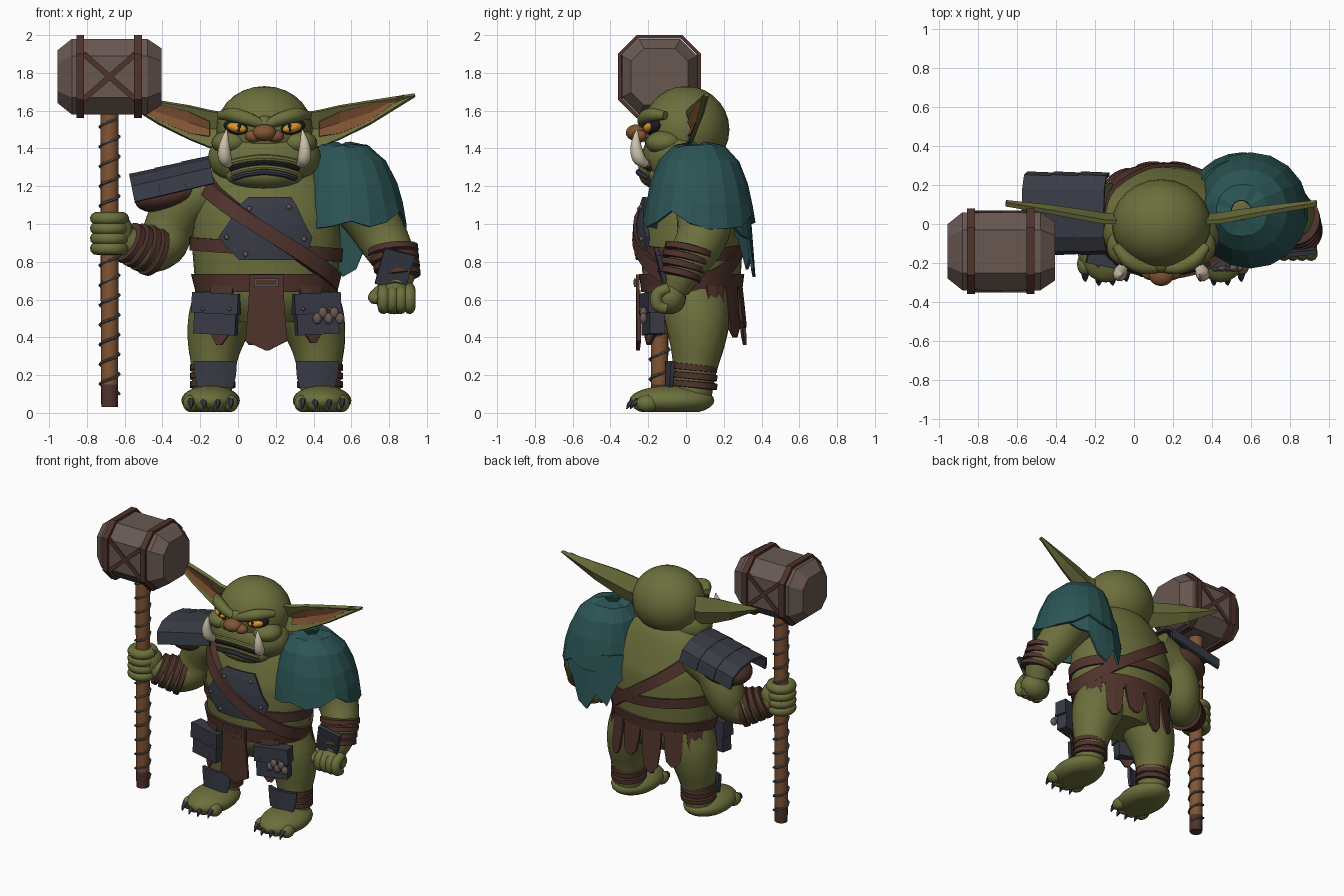
import bpy, bmesh, random
from math import sin, cos, pi, radians, sqrt
from mathutils import Vector, Matrix, Euler

random.seed(4)
if "Cube" in bpy.data.objects:
    bpy.data.objects.remove(bpy.data.objects["Cube"])

def material(name, *rgb):
    m = bpy.data.materials.new(name)
    m.use_nodes = True
    m.diffuse_color = (*rgb, 1)
    m.node_tree.nodes["Principled BSDF"].inputs["Base Color"].default_value = (*rgb, 1)
    return m

SKIN, TEAL = material("olive skin", .15, .16, .045), material("teal cloth", .025, .09, .09)
SLATE, LEATHER = material("slate plate", .04, .043, .06), material("dark leather", .08, .033, .025)
STONE, WOOD = material("hammer stone", .14, .098, .085), material("warm brown", .22, .09, .035)
AMBER, IVORY = material("amber eye", .75, .3, .02), material("ivory tusk", .62, .54, .4)
WIRE, BLACK = material("grey wire", .09, .085, .085), material("black", .012, .012, .015)

def finish(name, bm, mat, smooth=True, thick=0):
    bmesh.ops.recalc_face_normals(bm, faces=bm.faces)
    me = bpy.data.meshes.new(name)
    bm.to_mesh(me)
    bm.free()
    me.materials.append(mat)
    me.polygons.foreach_set("use_smooth", [smooth] * len(me.polygons))
    if smooth:
        me.set_sharp_from_angle(angle=radians(40))
    ob = bpy.data.objects.new(name, me)
    bpy.context.collection.objects.link(ob)
    if thick:
        mod = ob.modifiers.new("thickness", 'SOLIDIFY')
        mod.thickness, mod.offset = thick, 0

def loft(name, rings, mat, closed=True, loop=False, smooth=True, thick=0):
    bm = bmesh.new()
    vs = [[bm.verts.new(p) for p in r] for r in rings]
    n = len(rings[0])
    for a, b in zip(vs, vs[1:] + vs[:loop]):
        for j in range(n if closed else n - 1):
            bm.faces.new((a[j], a[(j + 1) % n], b[(j + 1) % n], b[j]))
    if closed and not loop and not thick:
        bm.faces.new(vs[0])
        bm.faces.new(vs[-1])
    finish(name, bm, mat, smooth, thick)

def sheet(name, rings, mat, thick):
    loft(name, rings, mat, closed=False, smooth=False, thick=thick)

def tube(name, pts, mat, sides=16, steps=5):
    # Limb swept through (x, y, z, radius) points
    p = [Vector(q) for q in [pts[0], *pts, pts[-1]]]
    path, rings, u, old = [], [], None, None
    for a, b, c, d in zip(p, p[1:], p[2:], p[3:]):
        for t in (k / steps for k in range(steps)):
            path.append(b + (c - a) * (t / 2) + (a * 2 - b * 5 + c * 4 - d) * (t * t / 2)
                        + (b * 3 - a - c * 3 + d) * (t ** 3 / 2))
    path.append(p[-1])
    for i, q in enumerate(path):
        t = (path[min(i + 1, len(path) - 1)] - path[max(i - 1, 0)]).to_3d().normalized()
        u = t.orthogonal().normalized() if u is None else old.rotation_difference(t) @ u
        old, w = t, t.cross(u)
        rings.append([q.to_3d() + (u * cos(j * 2 * pi / sides) + w * sin(j * 2 * pi / sides)) * q.w for j in range(sides)])
    loft(name, rings, mat)

def ball(name, loc, size, mat, rot=(0, 0, 0)):
    bm = bmesh.new()
    place = Matrix.LocRotScale(Vector(loc), Euler(rot), Vector(size))
    bmesh.ops.create_uvsphere(bm, u_segments=24, v_segments=14, radius=1, matrix=place)
    for v in bm.verts:
        v.co.z = max(v.co.z, .004)
    finish(name, bm, mat)

def box(name, loc, size, mat, rot=(0, 0, 0)):
    bm = bmesh.new()
    bmesh.ops.create_cube(bm, size=1, matrix=Matrix.LocRotScale(Vector(loc), Euler(rot), Vector(size)))
    finish(name, bm, mat, False)

def wrap(name, centre, axis, radius, h=.022, t=.015):
    # Flat band wound round a limb
    q, around = Vector(axis).to_track_quat('Z', 'Y'), [i * pi / 12 for i in range(24)]
    corners = ((-.02, -h), (t, -h * .7), (t, h * .7), (-.02, h))
    loft(name, [[Vector(centre) + q @ Vector((cos(a) * (radius + o), sin(a) * (radius + o), z)) for o, z in corners]
                for a in around], LEATHER, loop=True)

# Torso and the straps that follow it
CX, CY = .15, .03
PROFILE = [(.48, .22, .17), (.58, .34, .24), (.72, .38, .26), (.9, .395, .27), (1.05, .385, .26),
           (1.2, .345, .21), (1.3, .28, .17), (1.37, .18, .13), (1.4, .08, .06)]

def girth(z):
    a, b = next(((a, b) for a, b in zip(PROFILE, PROFILE[1:]) if z <= b[0]), PROFILE[-2:])
    return Vector(a[1:]).lerp(Vector(b[1:]), min(1, max(0, (z - a[0]) / (b[0] - a[0]))))

def skin_point(a, z, off=0):
    rx, ry = girth(z)
    return Vector((CX + (rx + off) * sin(a), CY - (ry + off) * cos(a), z))

def front_y(x, z):
    rx, ry = girth(z)
    return CY - ry * sqrt(max(0, 1 - ((x - CX) / rx) ** 2))

def strap(name, z, tilt, half, out, front=0):
    corners = ((-half, 0), (-half, 1), (half, 1), (half, 0))
    loft(name, [[skin_point(a, z - tilt * sin(a) + h, (out + front * max(0, cos(a))) if o else -.02) for h, o in corners]
                for a in (i * pi / 24 for i in range(48))], LEATHER, loop=True)

def plate(name, rows, surface, mat, cols=8):
    # Sheet of (z, left, right) rows laid on a surface
    grid = [[(l + (r - l) * j / cols, z) for j in range(cols + 1)] for z, l, r in rows]
    sheet(name, [[(x, surface(x, z), z) for x, z in row] for row in grid], mat, .022)

loft("torso", [[skin_point(j * pi / 16, .48 + .04 * i) for j in range(32)] for i in range(24)], SKIN)
strap("waist_belt", .688, 0, .048, .018)
strap("shoulder_sash", .96, .27, .045, .018, .028)
strap("rib_strap", .865, .03, .035, .014)
plate("chest_plate", [(1.14, .06, .28), (1.09, 0, .31), (1, -.05, .35), (.93, -.1, .39), (.86, -.04, .37),
                      (.81, .01, .35)], lambda x, z: front_y(x, z) - .02, SLATE)
for x, z in ((.06, 1.08), (.27, 1.09), (-.06, .93), (.35, .92), (.04, .84)):
    ball("chest_rivet", (x, front_y(x, z) - .034, z), (.013, .012, .013), STONE)
for part, y, w, h, mat in (("buckle", -.255, .18, .085, LEATHER), ("bar", -.264, .13, .045, WIRE), ("pin", -.268, .11, .025, LEATHER)):
    box("belt_" + part, (CX, y, .69), (w, .02, h), mat)

# Loincloth and hanging tatters
plate("front_loincloth", [(.65, .06, .24), (.5, .05, .25), (.38, .04, .26), (.33, .15, .16)],
      lambda x, z: -.255 + .5 * (x - CX) ** 2, LEATHER)
for angle, drop in ((-38, .31), (38, .3), (118, .16), (143, .27), (167, .22), (191, .31), (215, .25), (240, .16)):
    a = radians(angle)
    sheet("belt_tatter", [[(CX + (.385 + .02 * t) * sin(a + k), CY - (.262 + .025 * t) * cos(a + k), .67 - drop * t)
                           for k in (-w, 0, w)] for t, w in ((0, .19), (.5, .17), (.85, .13), (1, .04))], LEATHER, .015)

# Pouches, legs and feet
for s in (-1, 1):
    def lx(d):
        return CX + s * d
    turn = (0, -s * .05, s * .2)
    box("pouch_body", (lx(.265), -.175, .51), (.225, .08, .19), SLATE, turn)
    box("pouch_flap", (lx(.265), -.18, .58), (.25, .09, .11), SLATE, turn)
    for k in (-.07, .07):
        ball("pouch_stud", (lx(.265 + k), -.225 + k * .2, .55), (.01, .012, .01), WIRE)
    tube("leg", [(lx(.18), .05, .64, .19), (lx(.24), .06, .5, .175), (lx(.27), .06, .38, .15),
                 (lx(.28), .05, .26, .122), (lx(.285), .04, .16, .108), (lx(.29), .03, .05, .1)], SKIN, 20)
    ball("foot", (lx(.295), -.075, .065), (.155, .225, .08), SKIN)
    for k in (-1.5, -.5, .5, 1.5):
        x, y = lx(.295) + k * .07, -.235 + abs(k) * .02
        ball("toe", (x, y, .05), (.042, .06, .045), SKIN)
        tube("toe_claw", [(x, y - .045, .062, .022), (x, y - .075, .045, .014), (x, y - .09, .02, .002)], SLATE, 6, 2)
    plate("shin_guard", [(.275, lx(.16), lx(.38)), (.2, lx(.165), lx(.375)), (.135, lx(.18), lx(.36))],
          lambda x, z: -.1 + 2.5 * (x - lx(.27)) ** 2, SLATE)
    for z in (.15, .195, .24):
        wrap("ankle_wrap", (lx(.284), .045, z), (0, .1, 1), .106)
for i in range(5):
    ball("belt_charm", (.42 + .03 * i, -.225, .5 + .03 * (i % 2)), (.024, .02, .03), STONE)

# Right arm gripping the hammer
HX, HY, HZ = -.68, -.14, 1.78
tube("right_arm", [(-.12, .06, 1.2, .15), (-.28, .06, 1.12, .145), (-.36, .07, .99, .135), (-.4, .04, .89, .125),
                   (-.5, -.04, .86, .11), (-.62, -.11, .93, .07)], SKIN, 20)
ball("right_palm", (-.62, -.11, .95), (.065, .08, .1), SKIN)
for i in range(4):
    wrap("right_wrist_wrap", (-.455 - .04 * i, -.01 - .024 * i, .86 + .013 * i), (-.8, -.5, .3 + .06 * i), .122 - .008 * i)
    tube("right_finger", [(HX + .07 * cos(a), HY + .07 * sin(a), .87 + .053 * i, .034)
                          for a in (k * pi / 5 for k in range(11))], SKIN, 10, 2)

# Left arm
tube("left_arm", [(.42, .07, 1.2, .14), (.58, .09, 1.18, .16), (.7, .1, 1.04, .15), (.77, .08, .92, .135),
                  (.84, 0, .78, .108), (.83, -.06, .66, .08)], SKIN, 20)
box("left_bracer", (.83, -.13, .76), (.165, .025, .2), SLATE, (.25, .25, .1))
ball("left_fist", (.83, -.085, .61), (.105, .085, .088), SKIN)
for i in range(4):
    x = .77 + i * .046
    wrap("left_wrist_wrap", (.82 + .01 * i, .02 - .018 * i, .86 - .042 * i), (.1, -.2, -.8), .12 - .006 * i)
    tube("left_finger", [(x, -.09, .66, .03), (x, -.15, .63, .033), (x, -.15, .57, .033), (x, -.1, .55, .028)], SKIN, 10)
tube("left_thumb", [(.76, -.06, .65, .035), (.72, -.12, .61, .033), (.75, -.16, .6, .022)], SKIN, 10)

# Pauldron of overlapping plates over a pad
ball("shoulder_pad", (-.36, .055, 1.155), (.19, .18, .09), LEATHER, (0, -.22, 0))
ARCH = [(-.205, -.02), (-.19, .06), (-.12, .105), (0, .12), (.12, .105), (.19, .06), (.205, -.02)]
for i in range(3):
    spans = [(-.13 - .138 * (i + k), grow) for k, grow in ((0, .97), (1.05, 1))]
    sheet("pauldron_plate", [[(x - h * .2, .055 + y * g, 1.265 + .235 * x + h * g) for y, h in ARCH] for x, g in spans], SLATE, .02)

# Teal shoulder cape with a ragged rear layer
def cape_point(a, r, z, cx, jag=0):
    return (cx + r * sin(a), .07 - r * cos(a), z + random.uniform(-jag, jag))

CAPE = ((.05, 1.42, .55, .01), (.13, 1.405, .555, .01), (.205, 1.33, .575, .01), (.25, 1.21, .59, .01),
        (.275, 1.1, .595, .01), (.29, 1.02, .598, .05))
loft("shoulder_cape", [[cape_point(j * pi / 9, *row) for j in range(18)] for row in CAPE], TEAL, smooth=False, thick=.016)
DROPS = (.12, .18, .2, .36, .4, .28, .36, .2, .14)
sheet("cape_rear_layer", [[cape_point(radians(125 + j * 14), .26 + .03 * t, 1.12 - drop * t, .56)
                           for j, drop in enumerate(DROPS)] for t in (0, .35, .7, 1)], TEAL, .016)

# Head
MX = .14
for part, y, z, size, mat in (("cranium", 0, 1.5, (.255, .23, .23), SKIN), ("jaw", -.05, 1.35, (.3, .185, .17), SKIN),
                              ("chin", -.115, 1.262, (.21, .135, .085), SKIN), ("nose", -.26, 1.483, (.065, .058, .045), WOOD),
                              ("nose_bridge", -.205, 1.53, (.05, .045, .045), SKIN)):
    ball(part, (MX, y, z), size, mat)
for part, z, half, r, mat in (("upper_lip", 1.35, .19, .018, SKIN), ("mouth_line", 1.325, .18, .017, BLACK),
                              ("middle_lip", 1.3, .17, .015, SKIN), ("lower_lip", 1.275, .165, .016, SLATE)):
    arc = [(k * half, z - .033 * k * k) for k in (-1, -.6, 0, .6, 1)]
    tube(part, [(MX + x, min(-.054 - .185 * sqrt(1 - (x / .3) ** 2 - ((h - 1.35) / .17) ** 2),
                             -.118 - .135 * sqrt(max(0, 1 - (x / .21) ** 2 - ((h - 1.262) / .085) ** 2))), h, r)
                for x, h in arc], mat, 8)
for s in (-1, 1):
    def hx(d):
        return MX + s * d
    tilt = (0, -s * .2, s * .35)
    ball("nostril", (hx(.058), -.245, 1.465), (.046, .042, .034), WOOD)
    ball("cheek", (hx(.18), -.115, 1.43), (.1, .1, .065), SKIN)
    ball("eye_socket", (hx(.145), -.175, 1.512), (.077, .036, .04), BLACK, tilt)
    ball("eye", (hx(.145), -.19, 1.51), (.056, .034, .027), AMBER, tilt)
    ball("pupil", (hx(.135), -.22, 1.51), (.011, .008, .022), BLACK, tilt)
    tube("brow", [(hx(.02), -.225, 1.53, .026), (hx(.09), -.222, 1.557, .036), (hx(.17), -.185, 1.578, .038),
                  (hx(.235), -.11, 1.575, .022)], SKIN, 12)
    tube("tusk", [(hx(.19), -.21, 1.315, .022), (hx(.21), -.25, 1.35, .036), (hx(.212), -.265, 1.42, .028),
                  (hx(.2), -.26, 1.5, .004)], IVORY, 10)
    # Cupped ear with a warm inner panel
    outer, inner = [], []
    for d, top, low, y, reach in ((.2, 1.585, 1.42, .02, 0), (.29, 1.6, 1.405, .02, .2), (.4, 1.625, 1.45, .04, .33),
                                  (.56, 1.65, 1.53, .07, .36), (.797, 1.686, 1.678, .11, .3)):
        cup, mid, edge = (top - low) * .13, (top + low) / 2, (top - low) * reach
        outer.append([(hx(d), y - .01, top), (hx(d), y + cup, mid), (hx(d), y - .01, low)])
        if reach:
            inner.append([(hx(min(d, .74)), y - .017 + cup * k, mid + h) for h, k in ((edge, .3), (0, 1), (-edge, .3))])
    sheet("ear", outer, SKIN, .024)
    sheet("ear_inner", inner, WOOD, .009)

# War hammer
tube("handle_butt", [(HX, HY, .03, .044), (HX, HY, .15, .046)], LEATHER, 14)
tube("hammer_handle", [(HX, HY, .15, .046), (HX, HY, 1.6, .049)], WOOD, 14)
tube("handle_wire", [(HX + .051 * cos(k * pi / 4), HY + .051 * sin(k * pi / 4), .1 + k * .0131, .008)
                     for k in range(112)], WIRE, 6, 1)
CORNERS = [(1, .55), (.55, 1), (-.55, 1), (-1, .55), (-1, -.55), (-.55, -1), (.55, -1), (1, -.55)]

def octagon(x, a):
    return [(HX + x, HY + a * y, HZ + a * z) for y, z in CORNERS]

loft("hammer_head", [octagon(x, a) for x, a in ((-.275, .14), (-.2, .2), (.2, .2), (.275, .15))], STONE, smooth=False)
for x in (-.155, .15):
    loft("hammer_band", [octagon(x + w, a) for w, a in ((-.021, .202), (-.021, .22), (.021, .22), (.021, .202))],
         LEATHER, loop=True, smooth=False)
for side, tilt in ((-1, -.72), (-1, .72), (1, -.72), (1, .72)):
    box("hammer_cross_strap", (HX, HY + side * .203, HZ), (.37, .014, .028), LEATHER, (0, tilt, 0))
